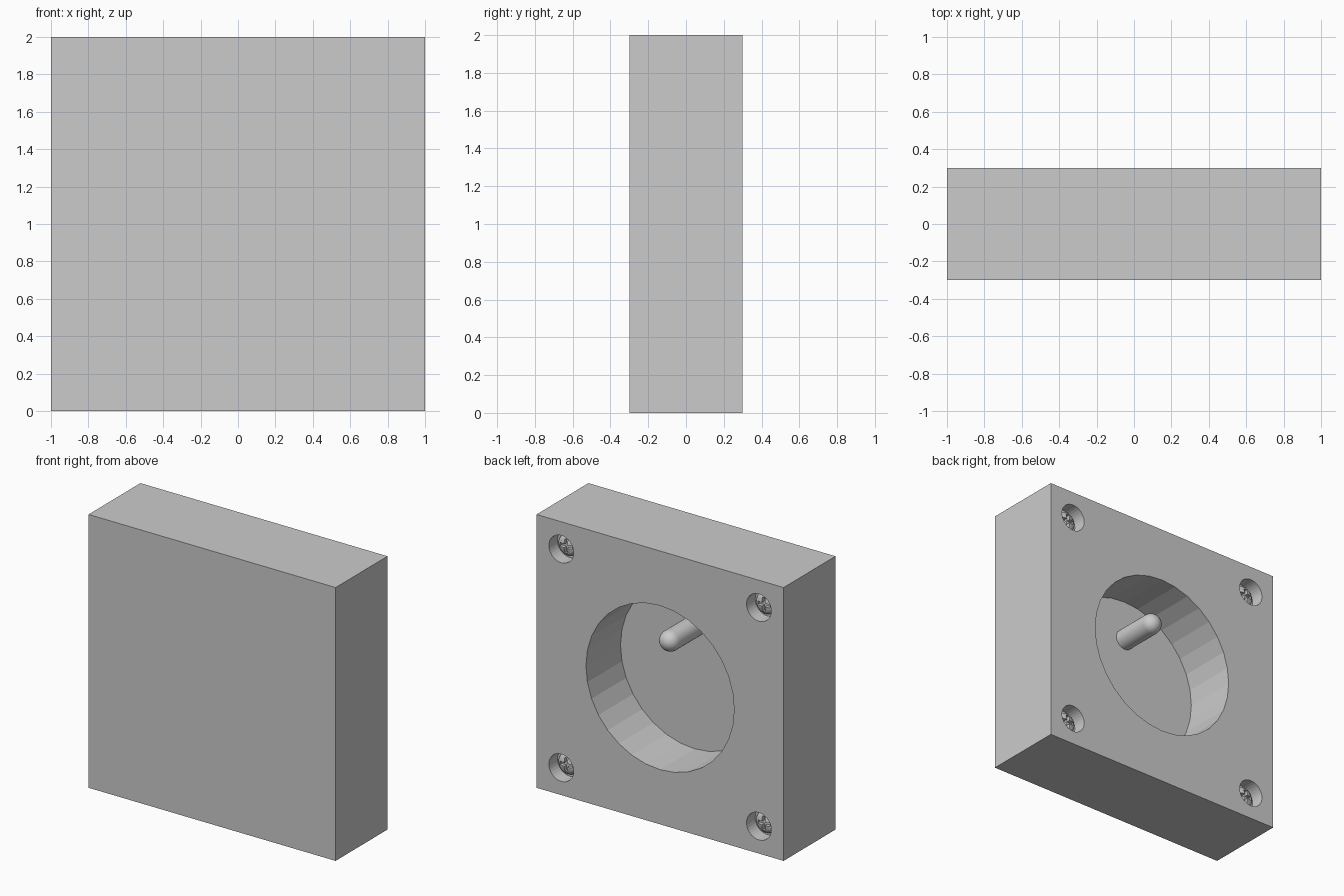
import bpy, bmesh
from math import pi, sin, cos
from mathutils import Matrix

if "Cube" in bpy.data.objects:
    bpy.data.objects.remove(bpy.data.objects["Cube"])

TURN = Matrix.Rotation(-pi / 2, 4, 'X')   # local z -> +y (out of the socket face)

def mesh_object(name, bm):
    bmesh.ops.recalc_face_normals(bm, faces=bm.faces)
    me = bpy.data.meshes.new(name)
    bm.to_mesh(me)
    bm.free()
    ob = bpy.data.objects.new(name, me)
    bpy.context.collection.objects.link(ob)
    return ob

def box(name, size, loc):
    bm = bmesh.new()
    bmesh.ops.create_cube(bm, size=1)
    bmesh.ops.scale(bm, vec=size, verts=bm.verts)
    bmesh.ops.translate(bm, vec=loc, verts=bm.verts)
    return mesh_object(name, bm)

def lathe(name, profile, x, z, sides=32):
    """Spin (radius, y) points round an axis parallel to y."""
    bm = bmesh.new()
    rings = []
    for r, y in profile:
        if r == 0:
            rings.append([bm.verts.new((x, y, z))] * sides)
        else:
            rings.append([bm.verts.new((x + r * cos(2 * pi * i / sides), y,
                                        z + r * sin(2 * pi * i / sides))) for i in range(sides)])
    for a, b in zip(rings, rings[1:]):
        for i in range(sides):
            j = (i + 1) % sides
            bm.faces.new(list(dict.fromkeys((a[i], a[j], b[j], b[i]))))
    return mesh_object(name, bm)

def rod(name, r, y0, y1, x, z, sides=32):
    return lathe(name, [(0, y0), (r, y0), (r, y1), (0, y1)], x, z, sides)

def cut(target, cutter):
    mod = target.modifiers.new("cut", 'BOOLEAN')
    mod.object = cutter
    mod.operation = 'DIFFERENCE'
    mod.solver = 'EXACT'
    bpy.context.view_layer.objects.active = target
    bpy.ops.object.modifier_apply(modifier=mod.name)
    bpy.data.objects.remove(cutter)

def smooth(ob):
    bpy.ops.object.select_all(action='DESELECT')
    ob.select_set(True)
    bpy.context.view_layer.objects.active = ob
    bpy.ops.object.shade_smooth_by_angle()

# Socket block with round well
block = box("socket_block", (2, 0.6, 2), (0, 0, 1))
cut(block, rod("well_cutter", 0.6, -0.1, 0.5, 0, 1))

# Corner screws in counterbored holes, domed heads with cross slots
for x in (-0.8, 0.8):
    for z in (0.2, 1.8):
        cut(block, rod("hole_cutter", 0.1, 0.2, 0.5, x, z))
        dome = [(0, 0.18), (0.08, 0.18), (0.08, 0.21)]
        dome += [(0.08 * cos(a), 0.21 + 0.04 * sin(a)) for a in (pi / 8, pi / 4, 3 * pi / 8)]
        screw = lathe("screw_head", dome + [(0, 0.25)], x, z)
        cut(screw, box("slot_cutter", (0.1, 0.06, 0.025), (x, 0.25, z)))
        cut(screw, box("slot_cutter", (0.025, 0.06, 0.1), (x, 0.25, z)))

# Rounded earth pin
pin = [(0, -0.12), (0.075, -0.12), (0.075, 0.18)]
pin += [(0.075 * cos(i * pi / 16), 0.18 + 0.075 * sin(i * pi / 16)) for i in range(1, 8)]
smooth(lathe("earth_pin", pin + [(0, 0.255)], 0, 1.3))

# Contacts flush with the well floor
for x in (-0.3, 0.3):
    rod("contact", 0.08, -0.2, -0.1, x, 1)
